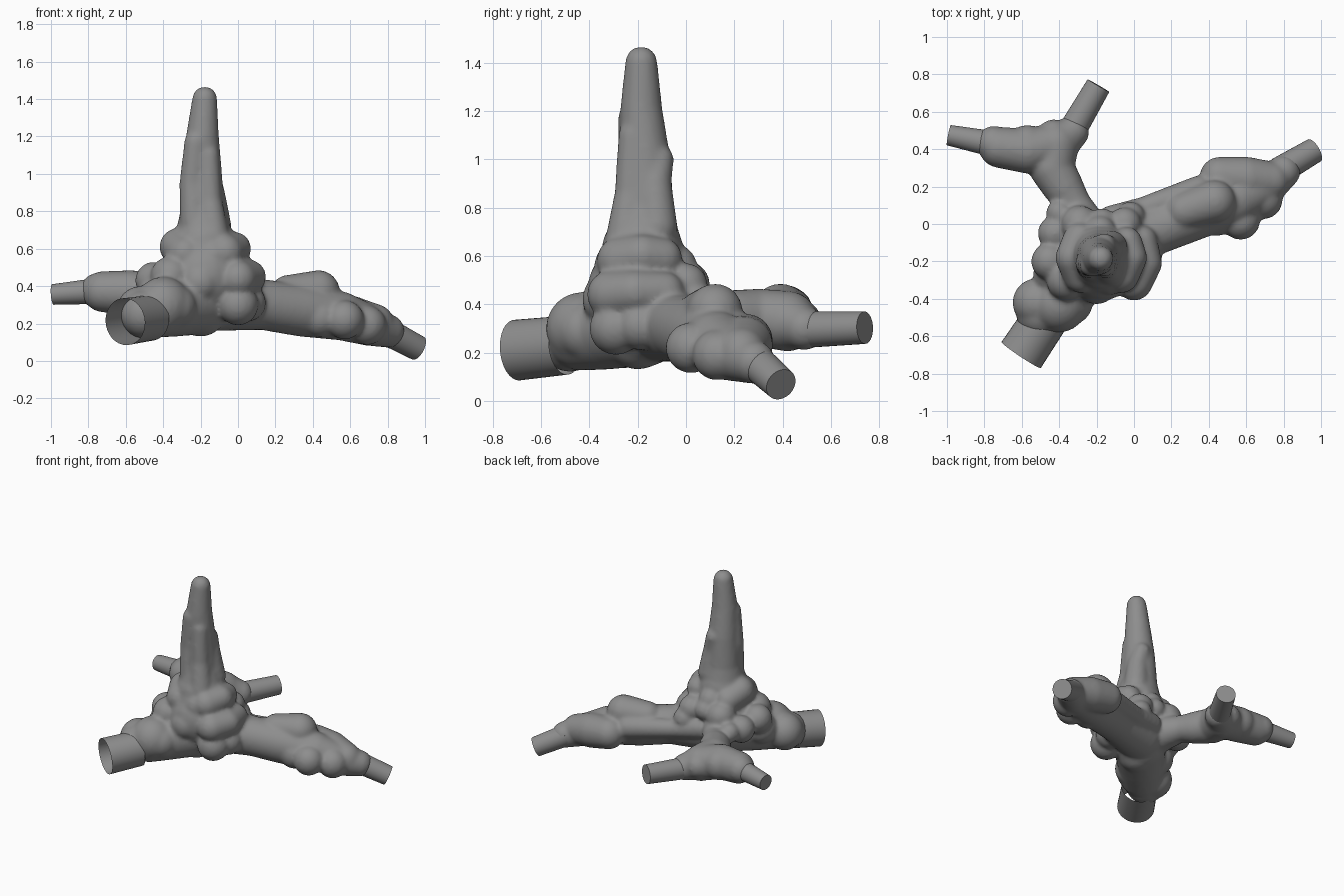
import bpy
import bmesh
from mathutils import Matrix, Vector

if "Cube" in bpy.data.objects:
    bpy.data.objects.remove(bpy.data.objects["Cube"], do_unlink=True)

grey = bpy.data.materials.new("plain grey")
grey.use_nodes = True
colour = (0.27, 0.27, 0.27, 1)
grey.diffuse_color = colour
grey.node_tree.nodes["Principled BSDF"].inputs["Base Color"].default_value = colour


def add_object(name, bm):
    mesh = bpy.data.meshes.new(name)
    bm.to_mesh(mesh)
    bm.free()
    mesh.materials.append(grey)
    obj = bpy.data.objects.new(name, mesh)
    bpy.context.collection.objects.link(obj)
    return obj


def add_ball(bm, ball):
    x, y, z, radius = ball
    bmesh.ops.create_uvsphere(bm, u_segments=24, v_segments=16, radius=radius,
                              matrix=Matrix.Translation((x, y, z)))


def add_cone(bm, start, end, radius_a, radius_b, capped=True):
    start, end = Vector(start), Vector(end)
    axis = end - start
    turn = axis.to_track_quat("Z", "Y").to_matrix().to_4x4()
    place = Matrix.Translation((start + end) / 2) @ turn
    bmesh.ops.create_cone(bm, cap_ends=capped, segments=32, radius1=radius_a,
                          radius2=radius_b, depth=axis.length, matrix=place)


def add_limb(bm, balls):
    for ball in balls:
        add_ball(bm, ball)
    for a, b in zip(balls, balls[1:]):
        add_cone(bm, a[:3], b[:3], a[3], b[3])


def make_tube(name, start, end, radius_a, radius_b, capped=True):
    bm = bmesh.new()
    add_cone(bm, start, end, radius_a, radius_b, capped)
    obj = add_object(name, bm)
    bpy.ops.object.select_all(action="DESELECT")
    obj.select_set(True)
    bpy.context.view_layer.objects.active = obj
    bpy.ops.object.shade_smooth_by_angle()


# Limbs: chains of balls as (x, y, z, radius)
spire = [(-.18, -.19, .45, .22), (-.18, -.18, .62, .17), (-.19, -.17, .8, .12),
         (-.19, -.17, 1, .105), (-.19, -.185, 1.2, .088), (-.178, -.185, 1.4, .067)]
front_limb = [(-.2, -.18, .32, .18), (-.33, -.32, .29, .16), (-.43, -.43, .275, .15)]
left_limb = [(-.12, -.1, .32, .16), (.14, -.02, .3, .135), (.34, .06, .27, .14),
             (.55, .13, .24, .13), (.7, .2, .19, .11), (.8, .28, .16, .09)]
rear_limb = [(-.25, -.05, .36, .13), (-.32, .11, .36, .09), (-.38, .2, .35, .11),
             (-.44, .3, .345, .12), (-.42, .42, .33, .125), (-.33, .49, .3, .09)]
right_branch = [(-.42, .42, .33, .12), (-.57, .39, .365, .12), (-.72, .41, .37, .11)]
back_strand = [(-.12, .02, .36, .08), (.05, .08, .33, .065), (.35, .18, .3, .08)]

# Long folds that run along the spire, the mound and the left limb
folds = [
    [(-.23, -.22, .74, .08), (-.245, -.21, .95, .068), (-.225, -.22, 1.17, .062)],
    [(-.12, -.12, .72, .085), (-.14, -.13, .9, .07), (-.16, -.11, 1.0, .06)],
    [(-.13, -.25, .66, .085), (-.15, -.23, .86, .065), (-.16, -.22, 1.1, .06)],
    [(.0, -.31, .44, .1), (.06, -.21, .45, .09), (.04, -.09, .45, .085)],
    [(-.07, -.27, .58, .1), (-.02, -.18, .6, .09), (-.04, -.1, .59, .085)],
    [(-.28, -.27, .57, .1), (-.32, -.18, .61, .1), (-.29, -.08, .57, .09)],
    [(.27, .07, .36, .1), (.43, .12, .37, .115)],
    [(.46, .25, .25, .11), (.6, .24, .23, .12), (.73, .23, .2, .105)]]

# Lumps on the mound and along the limbs
mound_lumps = [
    (.0, -.29, .3, .11), (-.13, -.28, .56, .1), (-.36, -.3, .45, .11), (-.45, -.2, .43, .1),
    (-.42, -.05, .4, .095), (-.43, -.27, .33, .11), (-.2, -.32, .42, .11),
    (-.18, -.04, .56, .085), (-.05, .0, .48, .09), (-.29, .0, .48, .1),
    (-.17, .01, .5, .075), (-.2, -.2, .27, .14), (-.02, .04, .41, .08), (.05, -.19, .31, .1)]
limb_lumps = [
    (.57, .02, .22, .105), (.69, .13, .19, .105), (.44, .04, .23, .105),
    (-.4, -.43, .3, .15), (-.52, -.42, .27, .13), (-.34, -.42, .29, .12),
    (-.5, -.48, .25, .13), (-.4, .06, .41, .07), (-.43, .47, .33, .09),
    (-.57, .42, .36, .11), (-.75, .43, .375, .095)]

body = bmesh.new()
for limb in [spire, front_limb, left_limb, rear_limb, right_branch, back_strand] + folds:
    add_limb(body, limb)
for ball in mound_lumps + limb_lumps:
    add_ball(body, ball)
lumpy_body = add_object("lumpy_body", body)

# Fuse the balls and soften the creases
fuse = lumpy_body.modifiers.new("fuse", "REMESH")
fuse.mode = "VOXEL"
fuse.voxel_size = 0.013
fuse.use_smooth_shade = True
soften = lumpy_body.modifiers.new("soften", "SMOOTH")
soften.factor = 0.5
soften.iterations = 8

# Tube ends; the wide front one is open
make_tube("front_tube", (-.603, -.7, .21), (-.47, -.5, .23), .126, .122, capped=False)
make_tube("left_tube", (.963, .393, .068), (.78, .285, .165), .068, .075)
make_tube("back_tube", (-.19, .74, .303), (-.33, .5, .295), .067, .075)
make_tube("right_tube", (-.99, .475, .355), (-.74, .425, .375), .055, .07)
